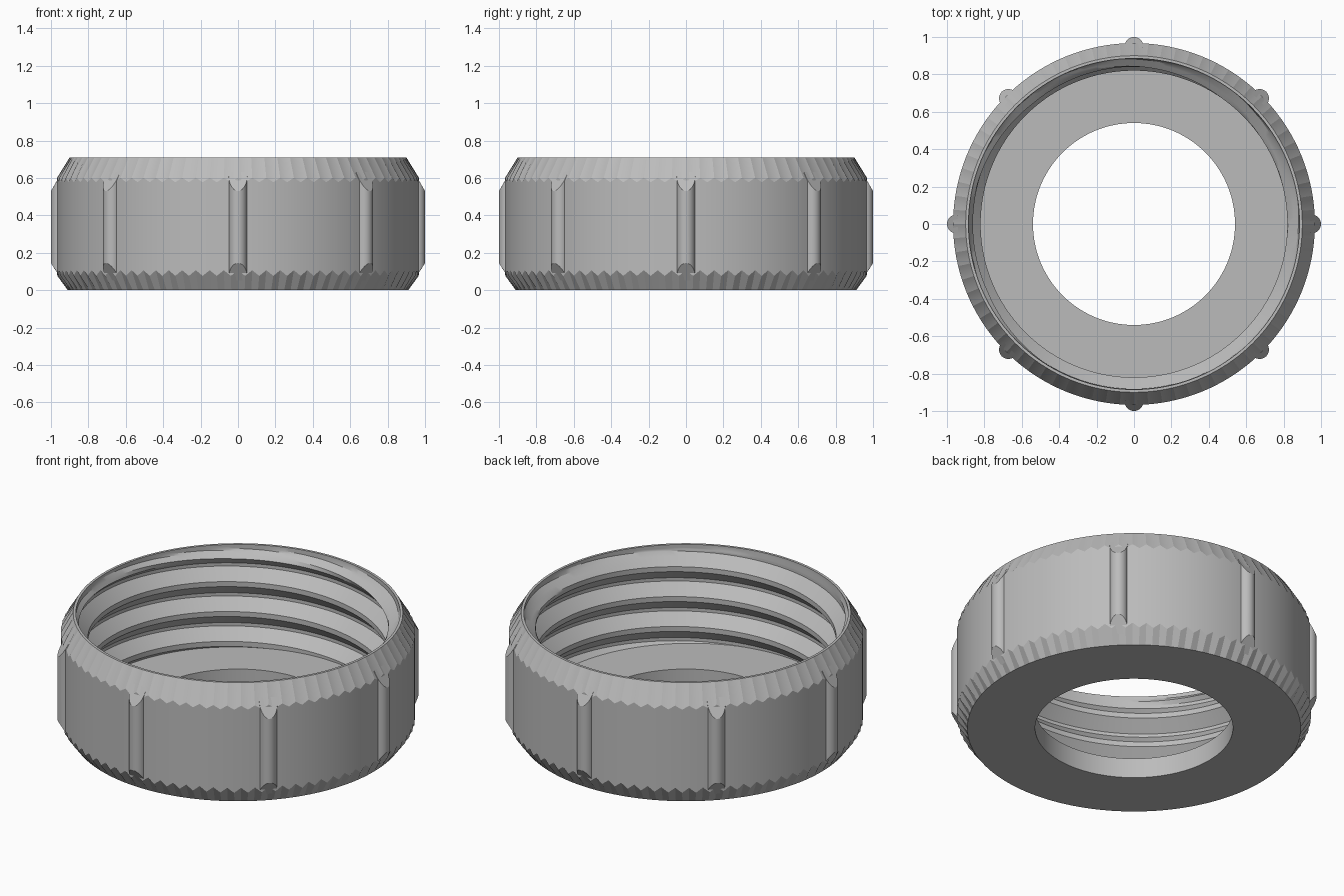
import bpy, bmesh, math

TAU = 2 * math.pi
SEGMENTS = 160
TOP, FLOOR = 0.71, 0.12
PITCH, THREAD_START = 0.18, 0.4225
CREST, ROOT = 0.82, 0.882

cube = bpy.data.objects.get("Cube")
if cube:
    bpy.data.objects.remove(cube)

grey = bpy.data.materials.new("grey plastic")
grey.use_nodes = True
colour = (0.5, 0.5, 0.5, 1)
grey.diffuse_color = colour
grey.node_tree.nodes["Principled BSDF"].inputs["Base Color"].default_value = colour


def finish(name, bm, angle):
    bmesh.ops.remove_doubles(bm, verts=bm.verts, dist=1e-5)
    mesh = bpy.data.meshes.new(name)
    bm.to_mesh(mesh)
    bm.free()
    mesh.materials.append(grey)
    obj = bpy.data.objects.new(name, mesh)
    bpy.context.collection.objects.link(obj)
    bpy.ops.object.select_all(action="DESELECT")
    obj.select_set(True)
    bpy.context.view_layer.objects.active = obj
    bpy.ops.object.shade_smooth_by_angle(angle=math.radians(angle))


def revolve(name, rows, point, angle):
    """Skin a surface of rows; point(row, segment, turn) gives radius and height."""
    bm = bmesh.new()
    grid = []
    for row in rows:
        ring = []
        for s in range(SEGMENTS + 1):
            r, z = point(row, s, s / SEGMENTS)
            a = TAU * (s % SEGMENTS) / SEGMENTS
            ring.append(bm.verts.new((r * math.cos(a), r * math.sin(a), z)))
        grid.append(ring)
    for low, high in zip(grid, grid[1:]):
        for s in range(SEGMENTS):
            bm.faces.new((low[s], high[s], high[s + 1], low[s + 1]))
    finish(name, bm, angle)


def top_chamfer(r):
    return TOP - (r - 0.90) * 1.8


def bottom_chamfer(r):
    return (r - 0.91) * 1.61


# Shell: rim, chamfered outside with toothed chamfer edges, base, bore and floor
SIDE = 0.967
shell_rows = [
    (0.885, TOP, 0), (0.90, TOP, 0),
    (SIDE, top_chamfer(SIDE), 0.012), (SIDE, bottom_chamfer(SIDE), 0.015),
    (0.91, 0, 0), (0.54, 0, 0), (0.54, FLOOR, 0), (0.89, FLOOR, 0),
]
revolve("cap_shell", shell_rows,
        lambda row, s, turn: (row[0], row[1] + row[2] * (-1) ** s), 20)


# Inner thread: a helical trapezoid with a plain lead-in below the rim
BREAKS = [0, 0.03, 0.095, 0.115, PITCH]
RADII = [CREST, CREST, ROOT, ROOT, CREST]


def thread_point(phase, s, turn):
    z = min(max(phase + PITCH * turn, FLOOR), TOP)
    t = (z - THREAD_START - PITCH * turn) % PITCH
    radius = CREST
    for i in range(4):
        if BREAKS[i] <= t <= BREAKS[i + 1]:
            f = (t - BREAKS[i]) / (BREAKS[i + 1] - BREAKS[i])
            radius = RADII[i] + f * (RADII[i + 1] - RADII[i])
    lead_in = min(0.885, CREST + (z - 0.63) * 1.3)
    return max(radius, lead_in), z


thread_rows = []
for n in range(-4, 3):
    for i in range(4):
        for k in range(3):
            step = BREAKS[i] + (BREAKS[i + 1] - BREAKS[i]) * k / 3
            thread_rows.append(THREAD_START + n * PITCH + step)
revolve("inner_thread", thread_rows, thread_point, 25)

# Grip ribs: eight half-round bars whose ends follow the chamfers
bm = bmesh.new()
ARC = 16
for n in range(8):
    a = TAU * n / 8
    lower, upper = [], []
    for i in range(ARC + 1):
        b = math.radians(-100 + 200 * i / ARC)
        u, v = 0.95 + 0.05 * math.cos(b), 0.05 * math.sin(b)
        x = u * math.cos(a) - v * math.sin(a)
        y = u * math.sin(a) + v * math.cos(a)
        r = math.hypot(u, v)
        lower.append(bm.verts.new((x, y, bottom_chamfer(r))))
        upper.append(bm.verts.new((x, y, top_chamfer(r))))
    for i in range(ARC):
        bm.faces.new((lower[i], lower[i + 1], upper[i + 1], upper[i]))
    bm.faces.new(upper)
    bm.faces.new(lower[::-1])
finish("grip_ribs", bm, 25)
